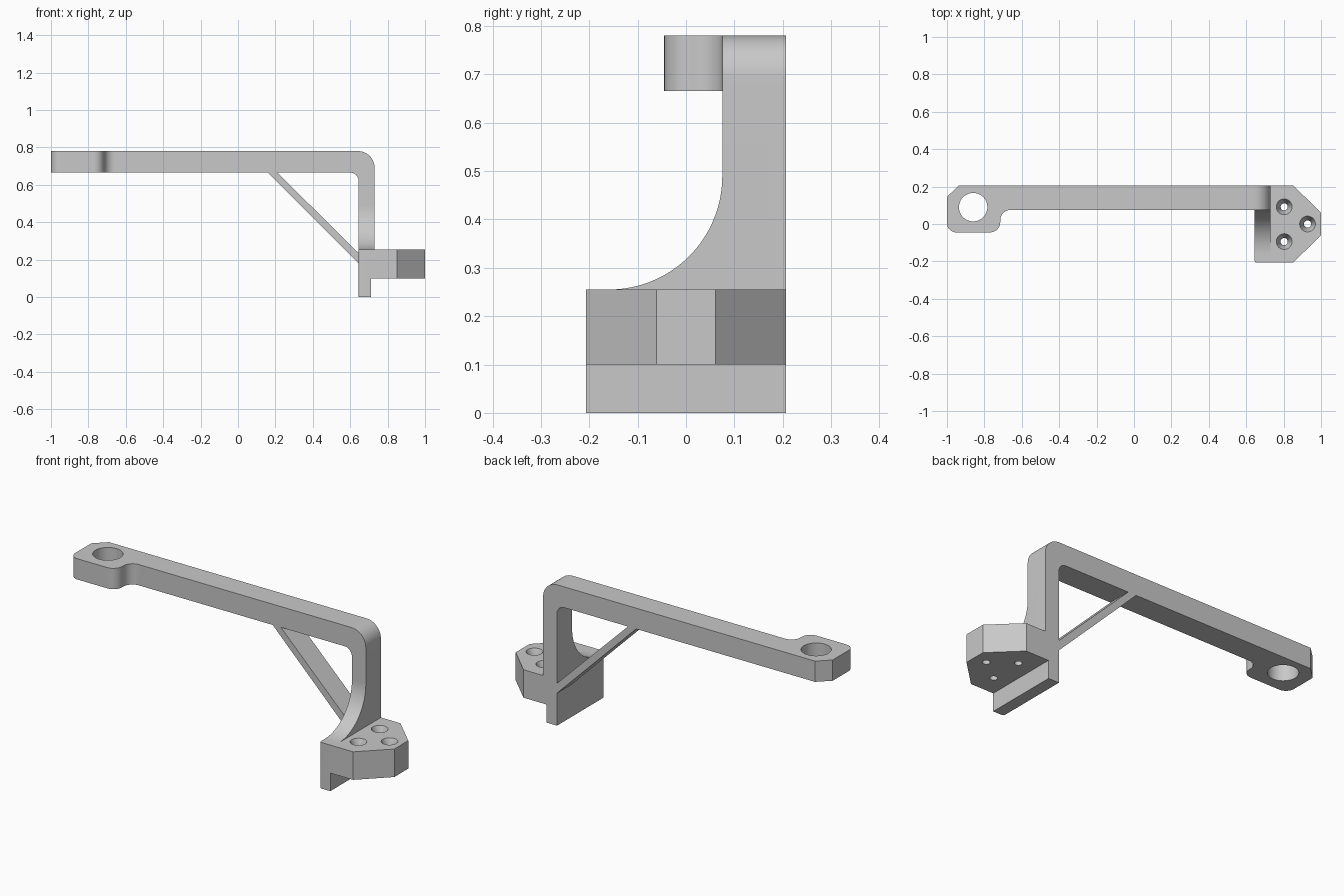
import bpy
import bmesh
import math
from mathutils import Vector

if "Cube" in bpy.data.objects:
    bpy.data.objects.remove(bpy.data.objects["Cube"], do_unlink=True)

grey = bpy.data.materials.new("grey")
grey.use_nodes = True
colour = (0.58, 0.58, 0.58, 1)
grey.diffuse_color = colour
grey.node_tree.nodes["Principled BSDF"].inputs["Base Color"].default_value = colour


def rounded(corners, steps=14):
    """Outline from (u, v) or (u, v, radius) corners."""
    out = []
    for i, c in enumerate(corners):
        p = Vector(c[:2])
        if len(c) == 2:
            out.append(p)
            continue
        a = (Vector(corners[i - 1][:2]) - p).normalized()
        b = (Vector(corners[(i + 1) % len(corners)][:2]) - p).normalized()
        half = a.angle(b) / 2
        centre = p + (a + b).normalized() * c[2] / math.sin(half)
        start = p + a * c[2] / math.tan(half) - centre
        end = p + b * c[2] / math.tan(half) - centre
        sweep = math.pi - 2 * half
        for k in range(steps + 1):
            t = sweep * k / steps
            out.append(centre + (start * math.sin(sweep - t) + end * math.sin(t)) / math.sin(sweep))
    return out


def prism(name, outline, axis, lo, hi):
    """Extrude an outline along x, y or z."""
    place = {"x": lambda p, d: (d, p[0], p[1]),
             "y": lambda p, d: (p[0], d, p[1]),
             "z": lambda p, d: (p[0], p[1], d)}[axis]
    bm = bmesh.new()
    rings = [[bm.verts.new(place(p, d)) for p in outline] for d in (lo, hi)]
    for ring in rings:
        bm.faces.new(ring)
    n = len(outline)
    for i in range(n):
        j = (i + 1) % n
        bm.faces.new((rings[0][i], rings[0][j], rings[1][j], rings[1][i]))
    return finish(name, bm)


def finish(name, bm):
    bmesh.ops.recalc_face_normals(bm, faces=bm.faces)
    mesh = bpy.data.meshes.new(name)
    bm.to_mesh(mesh)
    bm.free()
    mesh.materials.append(grey)
    ob = bpy.data.objects.new(name, mesh)
    bpy.context.collection.objects.link(ob)
    return ob


def drill(x, y, z0, z1, r0, r1):
    """Round or tapered cutter between two heights."""
    bm = bmesh.new()
    bmesh.ops.create_cone(bm, cap_ends=True, segments=48, radius1=r0, radius2=r1, depth=z1 - z0)
    bmesh.ops.translate(bm, verts=bm.verts, vec=(x, y, (z0 + z1) / 2))
    return finish("hole_cutter", bm)


def combine(target, other, operation):
    mod = target.modifiers.new("combine", "BOOLEAN")
    mod.operation = operation
    mod.solver = "EXACT"
    mod.object = other
    bpy.context.view_layer.objects.active = target
    bpy.ops.object.modifier_apply(modifier=mod.name)
    bpy.data.objects.remove(other, do_unlink=True)


back, front = 0.207, 0.075
inner, outer = 0.645, 0.73
under, top = 0.665, 0.78
base_low, base_top = 0.1, 0.255

# Bent arm and upright
bracket = prism("bracket", rounded([
    (-0.85, under), (inner, under, 0.045), (inner, 0.2), (outer, 0.2),
    (outer, top, 0.088), (-0.85, top)]), "y", front, back)

# Curved web flaring from the upright to the base
radius = 0.235
web = prism("curved_web", rounded([
    (0.15, 0.2), (0.15, base_top + radius), (front, base_top + radius),
    (front, base_top, radius - 0.0005), (front - radius, base_top),
    (front - radius, 0.2)], 32), "x", inner, outer)

# Base block and the tab hanging below it
block = prism("base_block", rounded([
    (inner, -back, 0.012), (0.85, -back), (1, -0.061), (1, 0.061),
    (0.85, back), (inner, back)], 5), "z", base_low, base_top)
tab = prism("lower_tab", rounded([
    (inner, -back, 0.012), (0.71, -back), (0.71, back), (inner, back)], 5),
    "z", 0, 0.2)

# Diagonal strut
strut = prism("strut", [(0.14, 0.685), (0.19, 0.685), (0.665, 0.215), (0.665, 0.16)],
              "y", front, back)

# Ring end of the arm, blended into the arm
ring_end = prism("ring_end", rounded([
    (-1, -0.045, 0.05), (-0.715, -0.045, 0.055), (-0.715, front, 0.055),
    (-0.64, front), (-0.64, back), (-0.935, back), (-1, 0.145)]), "z", under, top)

for part in (web, block, tab, strut, ring_end):
    combine(bracket, part, "UNION")

# Large ring hole and three countersunk screw holes
combine(bracket, drill(-0.86, 0.09, 0.6, 0.85, 0.076, 0.076), "DIFFERENCE")
for x, y in ((0.803, 0.092), (0.803, -0.094), (0.928, 0)):
    combine(bracket, drill(x, y, 0.05, 0.3, 0.019, 0.019), "DIFFERENCE")
    combine(bracket, drill(x, y, 0.2, 0.257, 0.018, 0.043), "DIFFERENCE")

bpy.ops.object.select_all(action="DESELECT")
bracket.select_set(True)
bpy.context.view_layer.objects.active = bracket
bpy.ops.object.shade_smooth_by_angle(angle=math.radians(30))
